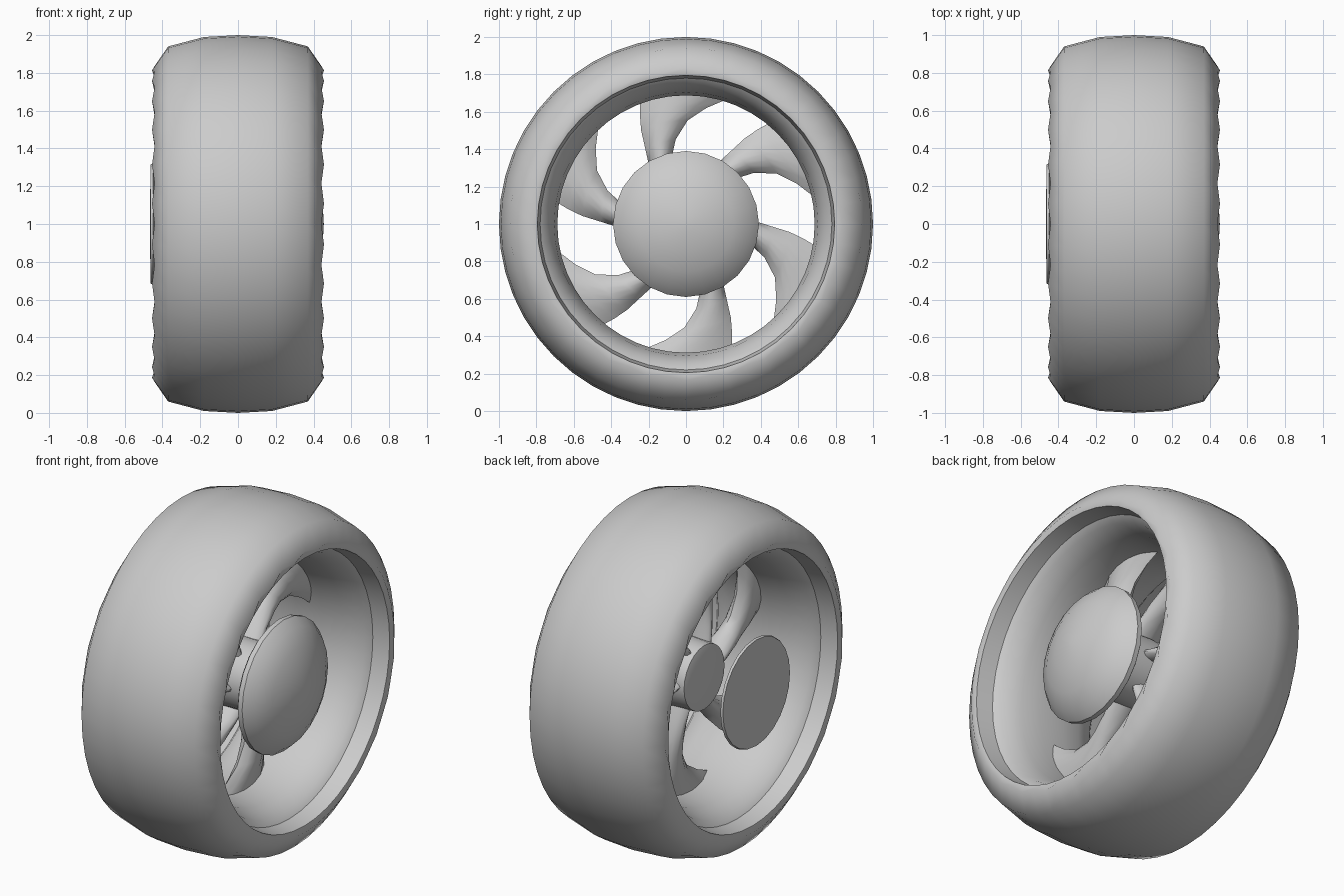
import bpy, bmesh
from math import sin, cos, pi, radians

if "Cube" in bpy.data.objects:
    bpy.data.objects.remove(bpy.data.objects["Cube"])


def finish(name, bm, angle=40):
    bmesh.ops.remove_doubles(bm, verts=bm.verts, dist=1e-5)
    bmesh.ops.recalc_face_normals(bm, faces=bm.faces)
    me = bpy.data.meshes.new(name)
    bm.to_mesh(me)
    bm.free()
    ob = bpy.data.objects.new(name, me)
    bpy.context.collection.objects.link(ob)
    ob.location.z = 1
    bpy.ops.object.select_all(action='DESELECT')
    ob.select_set(True)
    bpy.context.view_layer.objects.active = ob
    bpy.ops.object.shade_smooth_by_angle(angle=radians(angle))
    return ob


def skin(bm, rings, closed_ends=True):
    """Bridge a list of equal-length closed rings of points."""
    rows = [[bm.verts.new(p) for p in ring] for ring in rings]
    n = len(rows[0])
    for a, b in zip(rows, rows[1:]):
        for i in range(n):
            bm.faces.new((a[i], a[(i + 1) % n], b[(i + 1) % n], b[i]))
    if closed_ends:
        bm.faces.new(rows[0])
        bm.faces.new(rows[-1])


def ring(x, r, n):
    return [(x, r * cos(2 * pi * i / n), r * sin(2 * pi * i / n)) for i in range(n)]


def lathe(name, profile, n, angle=40):
    bm = bmesh.new()
    skin(bm, [ring(x, r, n) for x, r in profile])
    return finish(name, bm, angle)


# Tyre: rounded tread, with the shoulder corners slightly scalloped
N = 48
half = [(0.0, 1.0), (0.18, 0.99), (0.37, 0.94), (0.455, 0.82), (0.44, 0.795), (0.34, 0.78)]
outer = [(-x, r) for x, r in half[:0:-1]] + half
rings = []
for x, r in outer:
    row = ring(x, r, N)
    if abs(x) == 0.455:
        for i in range(0, N, 2):
            px, py, pz = row[i]
            row[i] = (px * 0.97, py * 1.02, pz * 1.02)
    rings.append(row)
bm = bmesh.new()
skin(bm, rings, closed_ends=False)
finish("tyre", bm, 60)

# Rim barrel: narrows from both lips to the middle
inner = [(0.34, 0.78), (0.31, 0.745), (0.2, 0.705), (0.08, 0.688)]
inner += [(-x, r) for x, r in reversed(inner)]
bm = bmesh.new()
skin(bm, [ring(x, r, N) for x, r in inner], closed_ends=False)
finish("rim_barrel", bm, 30)

# Hub, domed cap on the right, thin plate on the left
lathe("hub", [(-0.13, 0.15), (-0.12, 0.19), (0.0, 0.2), (0.29, 0.19)], 24)
lathe("hub_cap", [(0.25, 0.36), (0.27, 0.388), (0.30, 0.39), (0.35, 0.345),
                  (0.40, 0.255), (0.435, 0.15), (0.452, 0.05), (0.454, 0.005)], 24)
lathe("back_plate", [(-0.44, 0.30), (-0.45, 0.32), (-0.463, 0.315), (-0.465, 0.15), (-0.465, 0.005)], 24)

# Six swept blade spokes: radius, edge angles, half thickness
stations = [(0.15, 140, 112, 0.10), (0.27, 128, 106, 0.085), (0.38, 121.8, 101, 0.07),
            (0.455, 118.5, 97, 0.06), (0.555, 115.6, 89, 0.055), (0.63, 113, 80, 0.05),
            (0.70, 110.5, 72, 0.045)]
M = 6
for k in range(6):
    bm = bmesh.new()
    rows = []
    for r, a0, a1, h in stations:
        row = []
        for side in (1, -1):
            for j in range(M):
                t = j / M if side == 1 else 1 - j / M
                a = radians(a0 + (a1 - a0) * t - 60 * k)
                row.append((side * h * sin(pi * t) ** 0.7 if 0 < t < 1 else 0.0,
                            r * cos(a), r * sin(a)))
        rows.append(row)
    skin(bm, rows)
    finish(f"spoke_{k + 1}", bm, 50)
